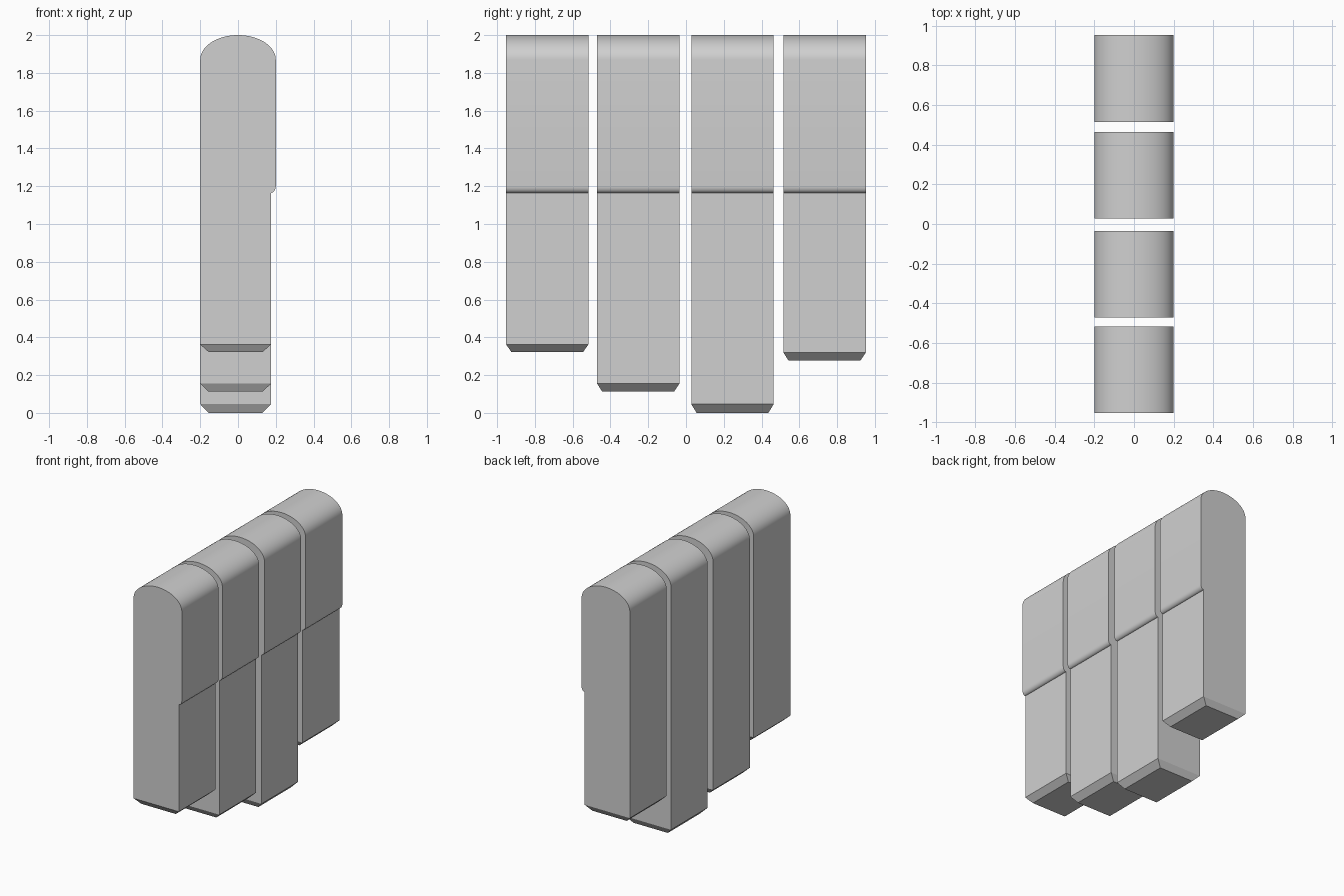
import bpy, bmesh, math

if "Cube" in bpy.data.objects:
    bpy.data.objects.remove(bpy.data.objects["Cube"])

grey = bpy.data.materials.new("plain grey")
grey.diffuse_color = (0.63, 0.63, 0.63, 1)
grey.use_nodes = True
grey.node_tree.nodes["Principled BSDF"].inputs["Base Color"].default_value = grey.diffuse_color

LEFT, RIGHT, LOWER_RIGHT = -0.2, 0.2, 0.175
DOME_Z, DOME_H = 1.87, 0.13
STEP_Z, STEP_H = 1.165, 0.035


def profile(base_z):
    """Side outline in x, z: domed top, stepped right side."""
    pts = [(LEFT, base_z), (LOWER_RIGHT, base_z)]
    # rounded underside of the step
    for i in range(7):
        a = math.pi / 2 * i / 6
        pts.append((LOWER_RIGHT + (RIGHT - LOWER_RIGHT) * math.sin(a),
                    STEP_Z + STEP_H * (1 - math.cos(a))))
    # elliptical dome
    for i in range(33):
        a = math.pi * i / 32
        pts.append((RIGHT * math.cos(a), DOME_Z + DOME_H * math.sin(a)))
    return pts


def make_bar(name, y0, y1, tip_z, base_z):
    bm = bmesh.new()
    cap = bm.faces.new([bm.verts.new((x, y0, z)) for x, z in profile(base_z)])
    bm.faces.ensure_lookup_table()
    # extrude the outline along y
    new = bmesh.ops.extrude_face_region(bm, geom=[cap], use_keep_orig=True)["geom"]
    for v in new:
        if isinstance(v, bmesh.types.BMVert):
            v.co.y = y1
    bmesh.ops.recalc_face_normals(bm, faces=bm.faces[:])
    # tapered foot
    bottom = min(bm.faces, key=lambda f: f.calc_center_median().z
                 + (0 if abs(f.normal.z) > 0.9 else 9))
    foot = bmesh.ops.extrude_discrete_faces(bm, faces=[bottom])["faces"][0]
    mid_x, mid_y = (LEFT + LOWER_RIGHT) / 2, (y0 + y1) / 2
    for v in foot.verts:
        v.co.x -= math.copysign(0.045, v.co.x - mid_x)
        v.co.y -= math.copysign(0.028, v.co.y - mid_y)
        v.co.z = tip_z
    bmesh.ops.recalc_face_normals(bm, faces=bm.faces[:])
    mesh = bpy.data.meshes.new(name)
    bm.to_mesh(mesh)
    bm.free()
    mesh.materials.append(grey)
    obj = bpy.data.objects.new(name, mesh)
    bpy.context.collection.objects.link(obj)
    bpy.ops.object.select_all(action='DESELECT')
    obj.select_set(True)
    bpy.context.view_layer.objects.active = obj
    bpy.ops.object.shade_smooth_by_angle(angle=math.radians(30))


# four bars in a row, each with its own length
make_bar("front_bar", -0.952, -0.517, 0.322, 0.362)
make_bar("front_middle_bar", -0.471, -0.035, 0.112, 0.155)
make_bar("back_middle_bar", 0.028, 0.464, 0.0, 0.046)
make_bar("back_bar", 0.515, 0.952, 0.277, 0.32)
